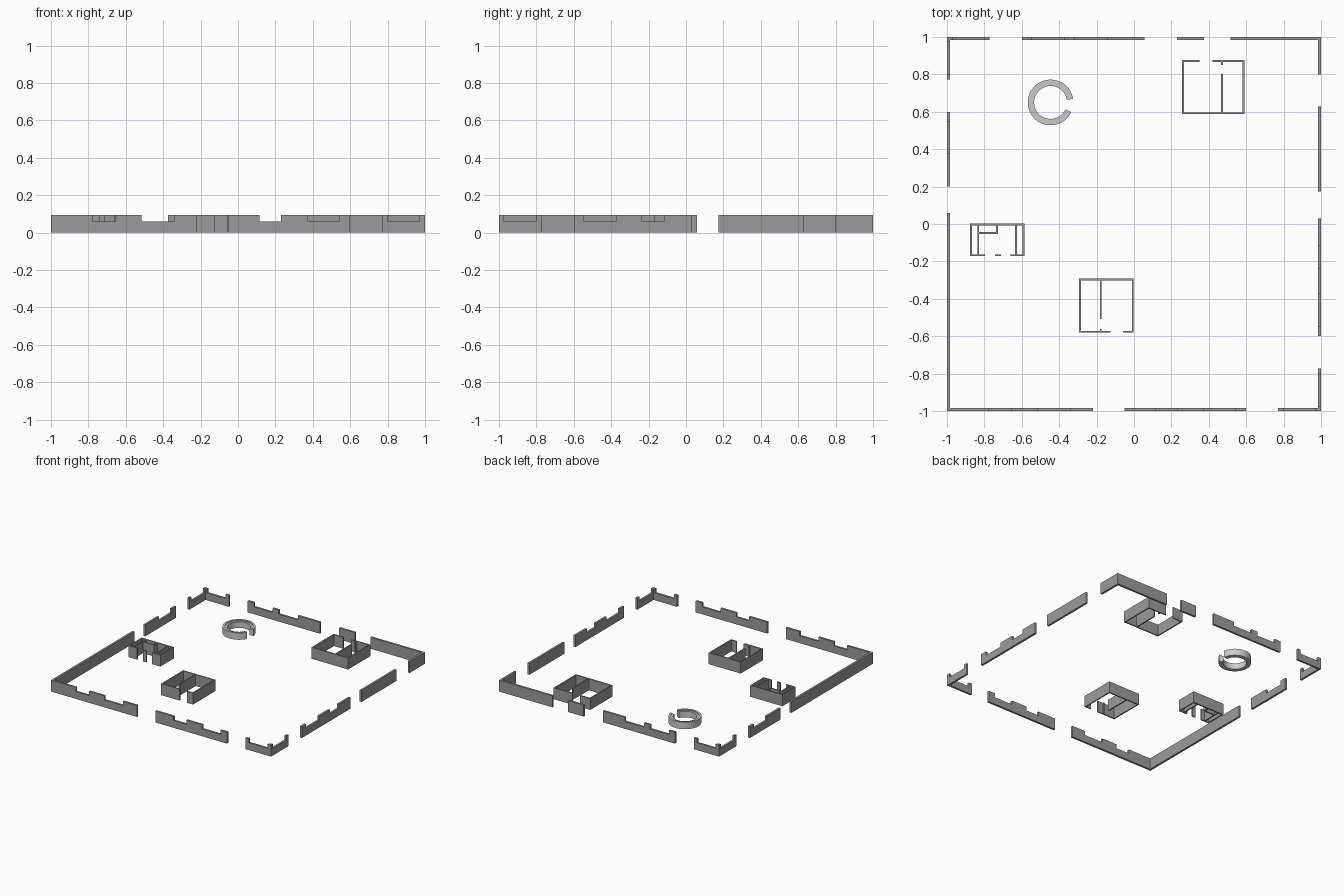
import bpy, bmesh, math

if "Cube" in bpy.data.objects:
    bpy.data.objects.remove(bpy.data.objects["Cube"])

H = 0.094      # wall height
LOW = 0.06     # height at the lowered stretches
T = 0.017      # outer wall thickness
t = 0.01       # house wall thickness

dark = bpy.data.materials.new("dark_wall")
dark.diffuse_color = (0.33, 0.33, 0.33, 1)
dark.use_nodes = True
dark.node_tree.nodes["Principled BSDF"].inputs["Base Color"].default_value = dark.diffuse_color


def finish(name, bm, mat=None):
    bmesh.ops.recalc_face_normals(bm, faces=bm.faces)
    me = bpy.data.meshes.new(name)
    bm.to_mesh(me)
    bm.free()
    ob = bpy.data.objects.new(name, me)
    bpy.context.collection.objects.link(ob)
    if mat:
        me.materials.append(mat)
    return ob


def add_wall(bm, axis, side, thick, a, b, notches=()):
    """Extrude a notched wall profile running a..b along axis, from side to side+thick."""
    prof = [(a, 0), (b, 0), (b, H)]
    for n0, n1 in reversed(notches):
        prof += [(n1, H), (n1, LOW), (n0, LOW), (n0, H)]
    prof.append((a, H))
    pt = (lambda s, z: (s, side, z)) if axis == 'x' else (lambda s, z: (side, s, z))
    f = bm.faces.new([bm.verts.new(pt(s, z)) for s, z in prof])
    new = bmesh.ops.extrude_face_region(bm, geom=[f])['geom']
    vec = (0, thick, 0) if axis == 'x' else (thick, 0, 0)
    bmesh.ops.translate(bm, vec=vec, verts=[v for v in new if isinstance(v, bmesh.types.BMVert)])


def perimeter(name, axis, side, thick, segs):
    bm = bmesh.new()
    for a, b, notches in segs:
        add_wall(bm, axis, side, thick, a, b, notches)
    finish(name, bm, dark)


def house(name, walls):
    """walls: (axis, centre line, start, end)"""
    bm = bmesh.new()
    for axis, c, a, b in walls:
        add_wall(bm, axis, c - t / 2, t, a, b)
    finish(name, bm, dark)


# outer perimeter walls
perimeter("front_perimeter_wall", 'x', -1, T, [
    (-1, -0.22, [(-0.774, -0.655), (-0.515, -0.343)]),
    (-0.05, 0.60, [(0.115, 0.23), (0.373, 0.54)]),
    (0.77, 1, [(0.798, 0.97)])])
perimeter("back_perimeter_wall", 'x', 1, -T, [
    (-1, -0.772, [(-0.97, -0.80)]),
    (-0.60, 0.055, [(-0.545, -0.373), (-0.318, -0.145)]),
    (0.23, 0.373, []),
    (0.515, 1, [])])
perimeter("right_perimeter_wall", 'y', 1, -T, [
    (-1, -0.773, [(-0.973, -0.803)]),
    (-0.60, 0.03, [(-0.545, -0.375), (-0.235, -0.117)]),
    (0.175, 0.628, []),
    (0.80, 1, [])])
perimeter("left_perimeter_wall", 'y', -1, T, [
    (-1, 0.058, []),
    (0.20, 0.60, [(0.376, 0.547)]),
    (0.773, 1, [(0.80, 0.975)])])

# back right house: two rooms, door at the back
house("back_right_house", [
    ('x', 0.592, 0.257, 0.59), ('y', 0.262, 0.587, 0.876), ('y', 0.585, 0.587, 0.876),
    ('x', 0.871, 0.257, 0.35), ('x', 0.871, 0.42, 0.59),
    ('y', 0.47, 0.587, 0.801), ('y', 0.47, 0.849, 0.876)])

# front house: two rooms, door at the front
house("front_house", [
    ('x', -0.297, -0.293, -0.002), ('y', -0.288, -0.581, -0.292), ('y', -0.007, -0.581, -0.292),
    ('x', -0.576, -0.293, -0.125), ('x', -0.576, -0.058, -0.002),
    ('y', -0.178, -0.508, -0.292), ('y', -0.178, -0.581, -0.561)])

# left house: narrow side rooms, small closet, two front openings
house("left_house", [
    ('x', -0.003, -0.877, -0.585), ('y', -0.872, -0.172, 0.002), ('y', -0.59, -0.172, 0.002),
    ('x', -0.167, -0.877, -0.797), ('x', -0.167, -0.743, -0.712), ('x', -0.167, -0.66, -0.585),
    ('y', -0.833, -0.172, 0.002), ('y', -0.631, -0.172, 0.002),
    ('x', -0.049, -0.833, -0.727), ('y', -0.732, -0.053, 0.002)])

# round low barrier with an opening on its right side and an inner ledge
bm = bmesh.new()
cx, cy = -0.446, 0.65
prof = [(0.088, 0), (0.122, 0), (0.122, 0.056), (0.105, 0.056), (0.105, 0.05), (0.088, 0.05)]
N = 40
a0, a1 = math.radians(9), math.radians(335)
rings = []
for i in range(N + 1):
    a = a0 + (a1 - a0) * i / N
    rings.append([bm.verts.new((cx + r * math.cos(a), cy + r * math.sin(a), z)) for r, z in prof])
for p, q in zip(rings, rings[1:]):
    for k in range(len(prof)):
        j = (k + 1) % len(prof)
        bm.faces.new((p[k], p[j], q[j], q[k]))
bm.faces.new(rings[0])
bm.faces.new(rings[-1])
barrier = finish("round_barrier", bm)
bpy.context.view_layer.objects.active = barrier
barrier.select_set(True)
bpy.ops.object.shade_smooth_by_angle(angle=math.radians(25))
